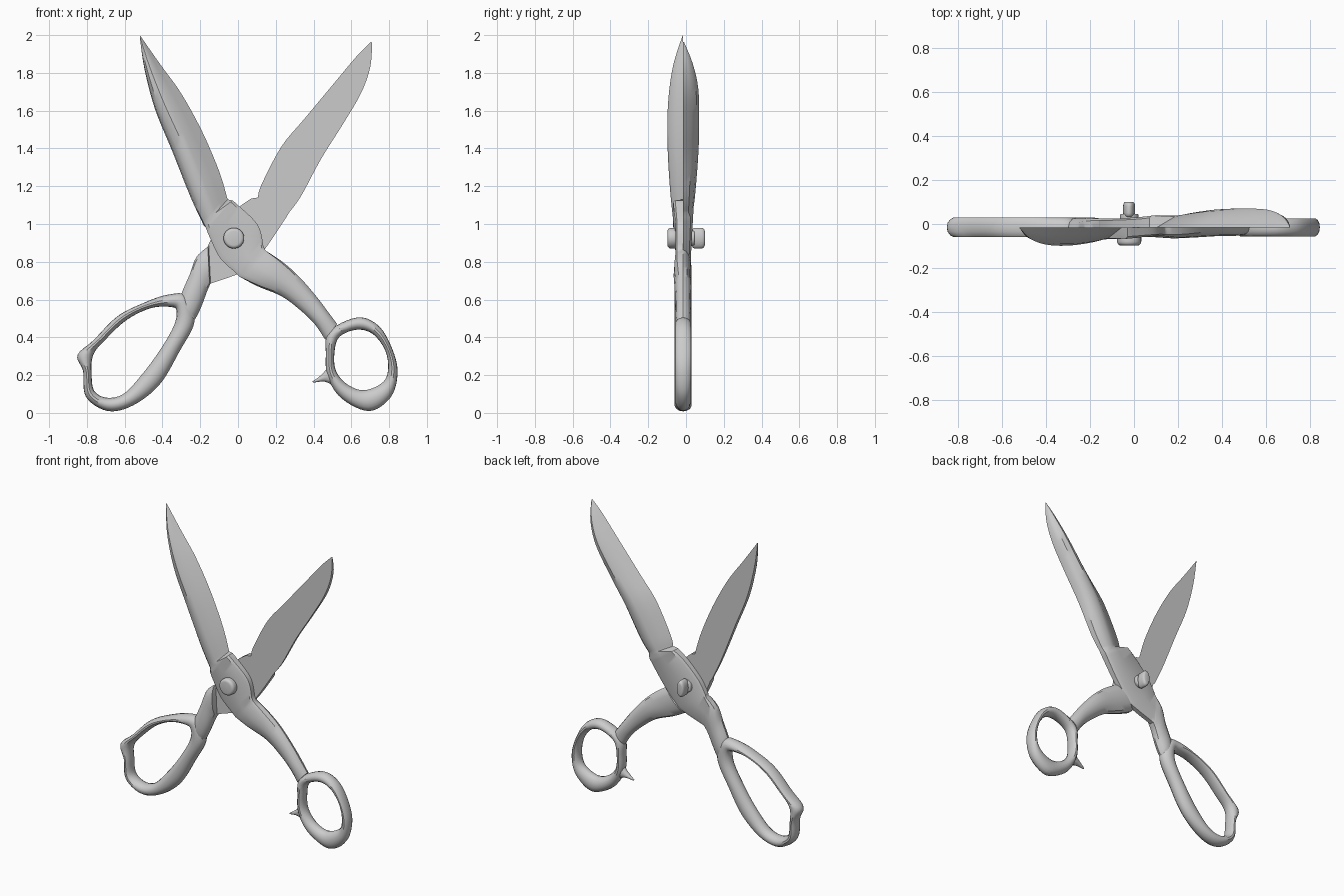
import bpy, bmesh, math
from mathutils import Vector

cube = bpy.data.objects.get("Cube")
if cube:
    bpy.data.objects.remove(cube, do_unlink=True)

UNIT = 0.01        # all tables are in hundredths
MID = -1.5         # plane where the two halves slide on each other

steel = bpy.data.materials.new("grey_steel")
steel.use_nodes = True
colour = (0.6, 0.6, 0.6, 1)
steel.diffuse_color = colour
steel.node_tree.nodes["Principled BSDF"].inputs["Base Color"].default_value = colour


def finish(name, bm, angle=35):
    """Turn a bmesh into a smooth-shaded steel object."""
    bmesh.ops.recalc_face_normals(bm, faces=bm.faces)
    mesh = bpy.data.meshes.new(name)
    bm.to_mesh(mesh)
    bm.free()
    mesh.materials.append(steel)
    obj = bpy.data.objects.new(name, mesh)
    bpy.context.collection.objects.link(obj)
    bpy.ops.object.select_all(action='DESELECT')
    obj.select_set(True)
    bpy.context.view_layer.objects.active = obj
    bpy.ops.object.shade_smooth_by_angle(angle=math.radians(angle))
    return obj


def smooth_rows(rows, steps, closed=False):
    """Catmull-Rom interpolation of rows of numbers."""
    rows = [Vector(r) for r in rows]
    n = len(rows)
    pick = (lambda i: rows[i % n]) if closed else (lambda i: rows[max(0, min(n - 1, i))])
    out = []
    for i in range(n if closed else n - 1):
        a, b, c, d = (pick(i + j) for j in (-1, 0, 1, 2))
        for s in range(steps):
            t = s / steps
            out.append(b + (c - a) * t / 2 + (a * 2 - b * 5 + c * 4 - d) * t * t / 2
                       + (b * 3 - a - c * 3 + d) * t ** 3 / 2)
    if not closed:
        out.append(rows[-1])
    return out


# Outer half of each cross-section: (position across, share of depth)
BLADE = [(0, 0), (.25, .45), (.5, .9), (.65, 1), (.85, .85), (.97, .5), (1, 0)]
PLATE = [(0, 0), (0, .8), (.06, 1), (.5, 1), (.9, 1), (1, .75), (1, 0)]


def half_section(row, kind, side):
    """Twelve points between the two edges of a row, bulging to one side."""
    ax, az, bx, bz, depth, inner, rounded = row
    points = []
    for i in range(12):
        angle = math.tau * i / 12
        t, d = (1 - math.cos(angle)) / 2, math.sin(angle)
        if i <= 6:
            pt, pd = kind[i]
            t += (pt - t) * (1 - rounded)
            d = (d + (pd - d) * (1 - rounded)) * depth
        else:
            d *= inner
        points.append(Vector((ax + (bx - ax) * t, MID + side * d, az + (bz - az) * t)))
    return points


def loft(name, sections, closed=False):
    """Skin a list of equal-length cross-sections."""
    bm = bmesh.new()
    rings = [[bm.verts.new(p * UNIT) for p in s] for s in sections]
    pairs = list(zip(rings, rings[1:]))
    if closed:
        pairs.append((rings[-1], rings[0]))
    else:
        bm.faces.new(rings[0])
        bm.faces.new(rings[-1])
    for r, q in pairs:
        for i in range(len(r)):
            j = (i + 1) % len(r)
            bm.faces.new((r[i], r[j], q[j], q[i]))
    return finish(name, bm)


def scissor_half(name, side, blade, plate, shank):
    """Blade, flat pivot plate and rounded shank in one skin."""
    sections = []
    for rows, kind, extra in ((blade, BLADE, (0, 0)), (plate, PLATE, (0, 0)), (shank, PLATE, ())):
        rows = [tuple(r) + extra for r in rows]
        sections += [half_section(r, kind, side) for r in smooth_rows(rows, 5)]
    return loft(name, sections)


def finger_loop(name, rows, depth):
    """Closed band between an inner and an outer outline, oval in section."""
    sections = []
    for ax, az, bx, bz in smooth_rows(rows, 6, True):
        a, b = Vector((ax, MID, az)), Vector((bx, MID, bz))
        ring = []
        for i in range(14):
            angle = math.tau * i / 14
            ring.append(a.lerp(b, (1 - math.cos(angle)) / 2)
                        + Vector((0, depth * math.sin(angle), 0)))
        sections.append(ring)
    return loft(name, sections, True)


# Front half: cutting edge x, z, spine x, z, depth (then inner depth, roundness)
scissor_half(
    "front_blade_and_shank", -1,
    blade=[(-52, 200, -52, 199, .5), (-41.5, 185, -49.5, 182, 5.5), (-30, 169, -44, 161, 8),
           (-19, 149, -35, 139, 8.3), (-10, 128, -25, 114, 7), (-5.5, 113, -18, 99, 5.5)],
    plate=[(-3, 112.5, -17, 98, 5.3), (0, 110, -15, 93, 5), (10.5, 99.5, -9.5, 82, 4),
           (13.5, 88, -1, 74, 4)],
    shank=[(14.5, 86, 1, 72, 4, 4, 0), (23.5, 80, 10.5, 67, 5, 4, .6),
           (32.5, 72, 23.5, 61.5, 4.6, 4.3, 1), (42, 61, 34, 53.5, 4, 4, 1),
           (48, 53, 41, 46.5, 4, 4, 1), (52.5, 47, 46, 39, 3.5, 3.5, 1)])

# Back half
scissor_half(
    "back_blade_and_shank", 1,
    blade=[(70.5, 196.5, 71, 196, .5), (63, 189, 70, 183, 5), (52.5, 176.5, 65, 169, 8),
           (35, 155.5, 55, 152, 8.5), (23, 141, 44, 134.5, 8), (12.5, 121, 33.5, 115, 6.5),
           (10.5, 114, 27, 106, 5.5)],
    plate=[(7, 113.5, 25.5, 103.5, 5.3), (0, 108.5, 15.5, 88.5, 4.5), (-10, 98.5, 6, 77, 4),
           (-15, 90.5, 0, 73.5, 4), (-15.5, 89, -14.5, 68.5, 4)],
    shank=[(-16, 88, -15, 67.5, 4, 4, 0), (-22, 82.5, -16.5, 64, 4.5, 4, .6),
           (-25.5, 73.5, -19.5, 56, 4.5, 4.5, 1), (-29, 65.5, -22.5, 50, 4.5, 4.5, 1),
           (-31, 60.5, -25.5, 46.5, 4, 4, 1)])

# Finger loops: inner x, z, outer x, z
finger_loop("thumb_ring", [
    (62.5, 44, 63, 50.5), (71, 42, 74, 46.5), (77.5, 34, 81, 35.5), (79.5, 24.5, 84.5, 22),
    (77, 16.5, 81, 8.5), (67, 12, 69.5, 1), (58, 15, 55, 7.5), (52, 22, 47.5, 19),
    (51, 31, 46.5, 31), (53.5, 40, 48, 43)], 4.2)
finger_loop("finger_loop", [
    (-35, 56, -37.5, 62.5), (-46, 55.5, -50.5, 58), (-58.5, 49.5, -64, 51),
    (-69, 40, -76.5, 38.5), (-76.5, 31, -85, 30.5), (-77.5, 20.5, -82, 22),
    (-76, 11.5, -80.5, 8.5), (-69, 8, -69, 1), (-60, 10.5, -55.5, 4), (-49.5, 22, -41.5, 15),
    (-40.5, 34.5, -31, 32.5), (-34, 46, -23, 48.5), (-32.5, 53.5, -27, 62)], 4.6)

# Small thorn-shaped rest on the thumb ring
spur = [(50, 27, 51, 14, 3, 3, 1), (44.5, 20.5, 46, 16.5, 2, 2, 1), (39.5, 16.7, 39.7, 16, .4, .4, 1)]
loft("finger_rest", [half_section(r, PLATE, -1) for r in smooth_rows(spur, 5)])


def pivot_disc(name, radius, y_from, y_to, bevel, squash=1):
    """Rounded disc on the pivot axis."""
    bm = bmesh.new()
    bmesh.ops.create_cone(bm, cap_ends=True, segments=32, radius1=radius * UNIT,
                          radius2=radius * UNIT, depth=(y_to - y_from) * UNIT)
    rims = [e for e in bm.edges if abs(e.verts[0].co.z - e.verts[1].co.z) < 1e-5]
    if bevel:
        bmesh.ops.bevel(bm, geom=rims, offset=bevel * UNIT, segments=4, profile=.5,
                        affect='EDGES')
    for v in bm.verts:
        x, y, z = v.co
        v.co = (x * squash - .022, z + (y_from + y_to) / 2 * UNIT, y + .925)
    finish(name, bm)


# Pivot screw: round head, shaft, washer and flattened nut
pivot_disc("screw_head", 5.5, -9.8, -4.5, 1.8)
pivot_disc("screw_shaft", 2.5, -6, 6, 0)
pivot_disc("screw_washer", 4.2, 1, 4.6, .6)
pivot_disc("screw_nut", 5.5, 3, 10, 2, .5)
